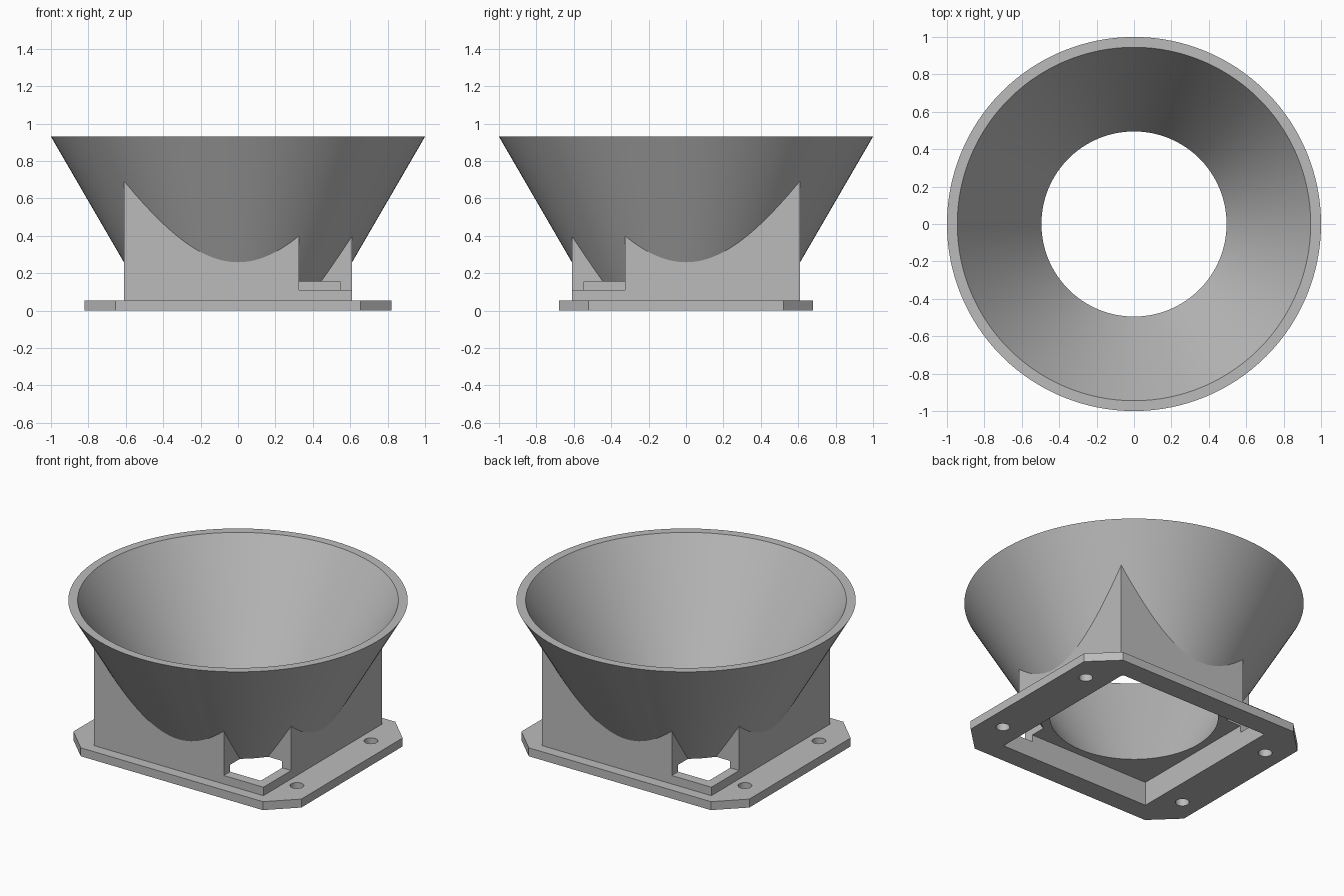
import bpy, bmesh, math

cube = bpy.data.objects.get("Cube")
if cube:
    bpy.data.objects.remove(cube, do_unlink=True)

SEGMENTS = 128
HEIGHT = 0.93      # rim of the funnel
CEILING = 0.155    # underside of the funnel, roof of the cavity
PLATE = 0.055      # plate thickness
SLOPE = 0.45 / (HEIGHT - CEILING)

grey = bpy.data.materials.new("light grey plastic")
grey.use_nodes = True
colour = (0.5, 0.5, 0.5, 1)
grey.diffuse_color = colour
grey.node_tree.nodes["Principled BSDF"].inputs["Base Color"].default_value = colour


def make_object(name, bm):
    bmesh.ops.recalc_face_normals(bm, faces=bm.faces)
    mesh = bpy.data.meshes.new(name)
    bm.to_mesh(mesh)
    bm.free()
    mesh.materials.append(grey)
    obj = bpy.data.objects.new(name, mesh)
    bpy.context.collection.objects.link(obj)
    return obj


def prism(name, outline, z0, z1):
    """Extrude a flat outline from z0 up to z1."""
    bm = bmesh.new()
    face = bm.faces.new([bm.verts.new((x, y, z0)) for x, y in outline])
    top = bmesh.ops.extrude_face_region(bm, geom=[face])["geom"]
    verts = [v for v in top if isinstance(v, bmesh.types.BMVert)]
    bmesh.ops.translate(bm, verts=verts, vec=(0, 0, z1 - z0))
    return make_object(name, bm)


def box(name, x0, x1, y0, y1, z0, z1):
    return prism(name, [(x0, y0), (x1, y0), (x1, y1), (x0, y1)], z0, z1)


def circle(radius, x=0, y=0, count=SEGMENTS):
    angles = [2 * math.pi * i / count for i in range(count)]
    return [(x + radius * math.cos(a), y + radius * math.sin(a)) for a in angles]


def lathe(name, profile):
    """Turn a closed (radius, z) profile around the z axis."""
    bm = bmesh.new()
    rings = [[bm.verts.new((x, y, z)) for x, y in circle(r)] for r, z in profile]
    for a, b in zip(rings, rings[1:] + rings[:1]):
        for i in range(SEGMENTS):
            j = (i + 1) % SEGMENTS
            bm.faces.new((a[i], a[j], b[j], b[i]))
    return make_object(name, bm)


def combine(target, tool, operation):
    """Apply a boolean and throw the tool away."""
    mod = target.modifiers.new("cut", 'BOOLEAN')
    mod.operation = operation
    mod.solver = 'EXACT'
    mod.object = tool
    bpy.context.view_layer.objects.active = target
    bpy.ops.object.modifier_apply(modifier=mod.name)
    bpy.data.objects.remove(tool, do_unlink=True)


# Funnel shell
funnel = lathe("funnel", [(0.495, CEILING), (0.55, CEILING),
                          (1.0, HEIGHT), (0.945, HEIGHT)])

# Base plate with chamfered corners
plate = [(0.655, -0.68), (0.82, -0.52), (0.82, 0.52), (0.655, 0.68)]
mount = prism("mounting_base", plate + [(-x, -y) for x, y in plate], 0, PLATE)

# Square housing that carries the funnel
combine(mount, box("housing", -0.61, 0.61, -0.61, 0.61, 0.02, HEIGHT), 'UNION')

# Cavity open to below
combine(mount, box("cavity", -0.545, 0.545, -0.545, 0.545, -0.1, CEILING), 'DIFFERENCE')

# Conical seat, sunk slightly into the funnel wall
bm = bmesh.new()
low, high = CEILING - 0.05, HEIGHT + 0.1
bmesh.ops.create_cone(bm, cap_ends=True, segments=SEGMENTS,
                      radius1=0.54 + SLOPE * (low - CEILING),
                      radius2=0.54 + SLOPE * (high - CEILING), depth=high - low)
bmesh.ops.translate(bm, verts=bm.verts, vec=(0, 0, (low + high) / 2))
combine(mount, make_object("seat", bm), 'DIFFERENCE')

# Notches in two opposite corners
for s in (1, -1):
    xs, ys = sorted((s * 0.325, s * 0.8)), sorted((-s * 0.325, -s * 0.8))
    combine(mount, box("notch", *xs, *ys, 0.11, HEIGHT + 0.2), 'DIFFERENCE')

# Screw holes
for x in (-0.69, 0.69):
    for y in (-0.38, 0.38):
        combine(mount, prism("screw_hole", circle(0.041, x, y, 32), -0.1, 0.1), 'DIFFERENCE')

# Smooth curved walls, keep sharp edges
for obj in (funnel, mount):
    bpy.ops.object.select_all(action='DESELECT')
    obj.select_set(True)
    bpy.context.view_layer.objects.active = obj
    bpy.ops.object.shade_smooth_by_angle(angle=math.radians(30))
